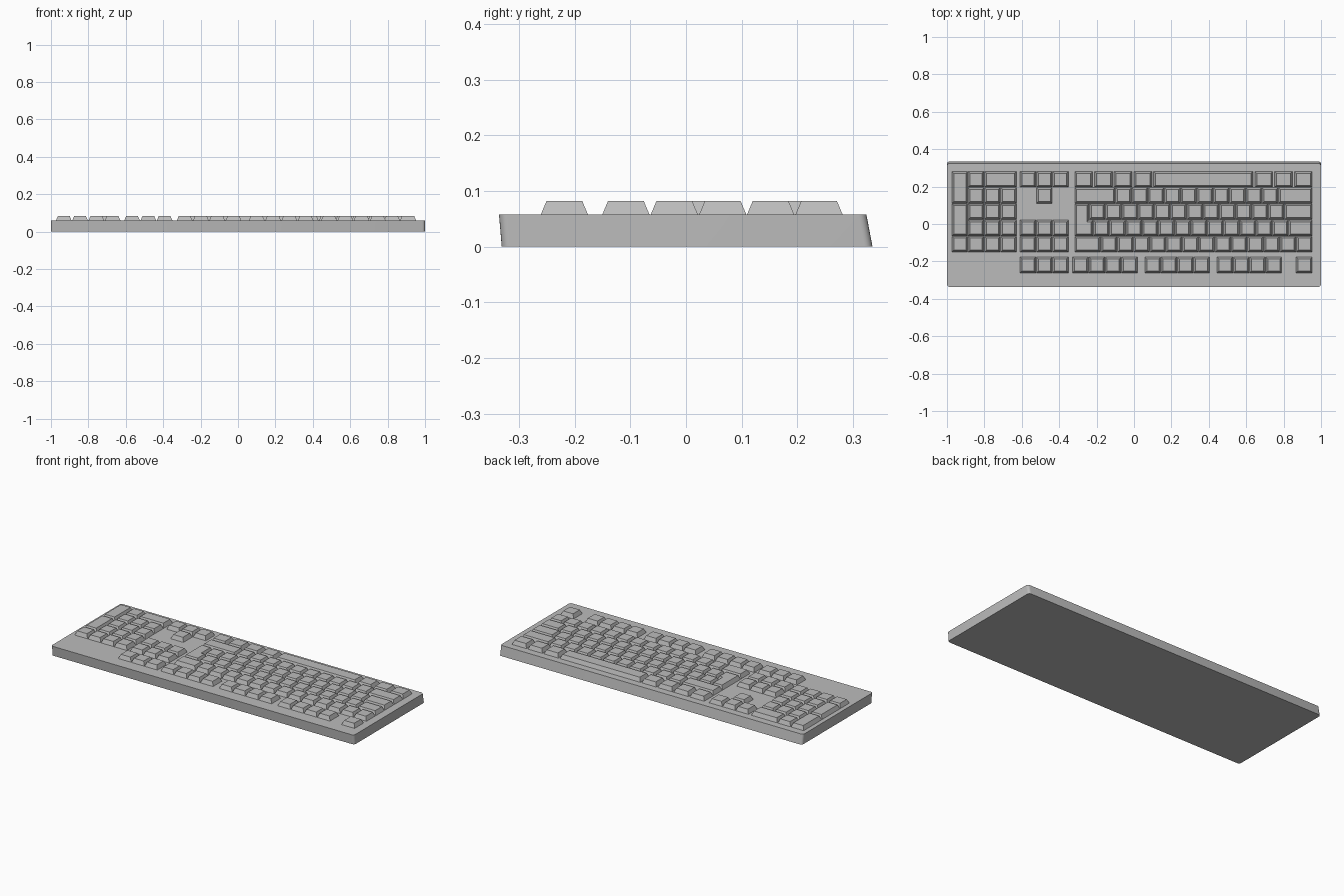
import bpy, bmesh, math

if "Cube" in bpy.data.objects:
    bpy.data.objects.remove(bpy.data.objects["Cube"])

grey = bpy.data.materials.new("mid grey")
grey.use_nodes = True
grey.diffuse_color = (0.5, 0.5, 0.5, 1)
grey.node_tree.nodes["Principled BSDF"].inputs["Base Color"].default_value = (0.5, 0.5, 0.5, 1)

U = 0.087                      # key pitch
BODY_TOP, KEY_TOP = 0.058, 0.082
INSET = 0.011
LEFT, RIGHT = -0.318, 0.954    # main key block


def loft(bm, low, high, z0, z1):
    """Closed solid between two matching outlines."""
    a = [bm.verts.new((x, y, z0)) for x, y in low]
    b = [bm.verts.new((x, y, z1)) for x, y in high]
    bm.faces.new(a[::-1])
    bm.faces.new(b)
    for i in range(len(a)):
        j = (i + 1) % len(a)
        bm.faces.new((a[i], a[j], b[j], b[i]))


def finish(bm, name):
    bmesh.ops.recalc_face_normals(bm, faces=bm.faces)
    mesh = bpy.data.meshes.new(name)
    bm.to_mesh(mesh)
    bm.free()
    mesh.materials.append(grey)
    obj = bpy.data.objects.new(name, mesh)
    bpy.context.collection.objects.link(obj)
    return obj


def rounded(x0, x1, y0, y1, r, steps=5):
    pts = []
    for k, (cx, cy) in enumerate([(x1 - r, y1 - r), (x0 + r, y1 - r), (x0 + r, y0 + r), (x1 - r, y0 + r)]):
        for s in range(steps + 1):
            t = math.pi / 2 * (k + s / steps)
            pts.append((cx + r * math.cos(t), cy + r * math.sin(t)))
    return pts


def key(bm, x0, x1, y0, y1, gap=0.0005):
    def box(d):
        return [(x0 + d, y0 + d), (x1 - d, y0 + d), (x1 - d, y1 - d), (x0 + d, y1 - d)]
    loft(bm, box(gap), box(gap + INSET), BODY_TOP - 0.002, KEY_TOP)


def key_row(name, x, row, widths):
    """Keys side by side from x; a negative width leaves a gap."""
    bm = bmesh.new()
    y = ROW[row]
    for w in widths:
        if w > 0:
            key(bm, x, x + w, y - U / 2, y + U / 2)
        x += abs(w)
    finish(bm, name)


# case: leaning end walls and rounded corners
bm = bmesh.new()
loft(bm, rounded(-1, 1, -0.331, 0.335, 0.015), rounded(-1, 1, -0.336, 0.324, 0.015), 0, BODY_TOP)
case = finish(bm, "case")
bpy.context.view_layer.objects.active = case
case.select_set(True)
bpy.ops.object.shade_smooth_by_angle(angle=math.radians(35))
case.select_set(False)

ROW = dict(function=-0.2185, number=-0.108, upper=-0.021, home=0.066, lower=0.152, space=0.239)

# main block: the outer left key takes up what the letters and edge key leave
for row, count, edge in (("number", 13, 0), ("lower", 10, 0.183)):
    first = RIGHT - LEFT - count * U - edge
    key_row(row + "_row_keys", LEFT, row, [first] + [U] * count + [edge])
for row, edge in (("upper", 0.128), ("home", 0.15)):
    key_row(row + "_row_keys", RIGHT - edge - 12 * U, row, [U] * 12 + [edge])

# bottom row with the long bar
wide, slit = 0.098, 0.0075
mods = [wide, -slit]
bar = RIGHT - LEFT - 7 * wide - 7 * slit
key_row("space_row_keys", LEFT, "space", mods * 4 + [bar, -slit] + mods * 3)

# L-shaped entry key
x_home, x_upper = RIGHT - 0.15 - 12 * U, RIGHT - 0.128 - 12 * U
y0, y1, y2 = ROW["upper"] - U / 2, ROW["home"] - U / 2, ROW["home"] + U / 2


def ell(d):
    return [(LEFT + d, y0 + d), (x_upper - d, y0 + d), (x_upper - d, y1 - d),
            (x_home - d, y1 - d), (x_home - d, y2 - d), (LEFT + d, y2 - d)]


bm = bmesh.new()
loft(bm, ell(0.0005), ell(0.0005 + INSET), BODY_TOP - 0.002, KEY_TOP)
finish(bm, "entry_key")

# function row
NAV, PAD = -0.61, -0.975
four = [U] * 4
key_row("function_keys", -0.329, "function", four + [-0.038] + four + [-0.038] + four)
key_row("corner_key", RIGHT - 0.089, "function", [0.089])

# navigation and arrow keys
for row in ("function", "number", "upper", "space"):
    key_row("navigation_" + row + "_keys", NAV, row, [U] * 3)
key_row("arrow_up_key", NAV + U, "lower", [U])

# number pad with two tall keys and one wide key
key_row("pad_number_keys", PAD, "number", four)
for row in ("upper", "home", "lower"):
    key_row("pad_" + row + "_keys", PAD + U, row, [U] * 3)
key_row("pad_space_keys", PAD + U, "space", [U, 2 * U])
for name, a, b in (("pad_plus_key", "upper", "home"), ("pad_entry_key", "lower", "space")):
    bm = bmesh.new()
    key(bm, PAD, PAD + U, ROW[a] - U / 2, ROW[b] + U / 2)
    finish(bm, name)
